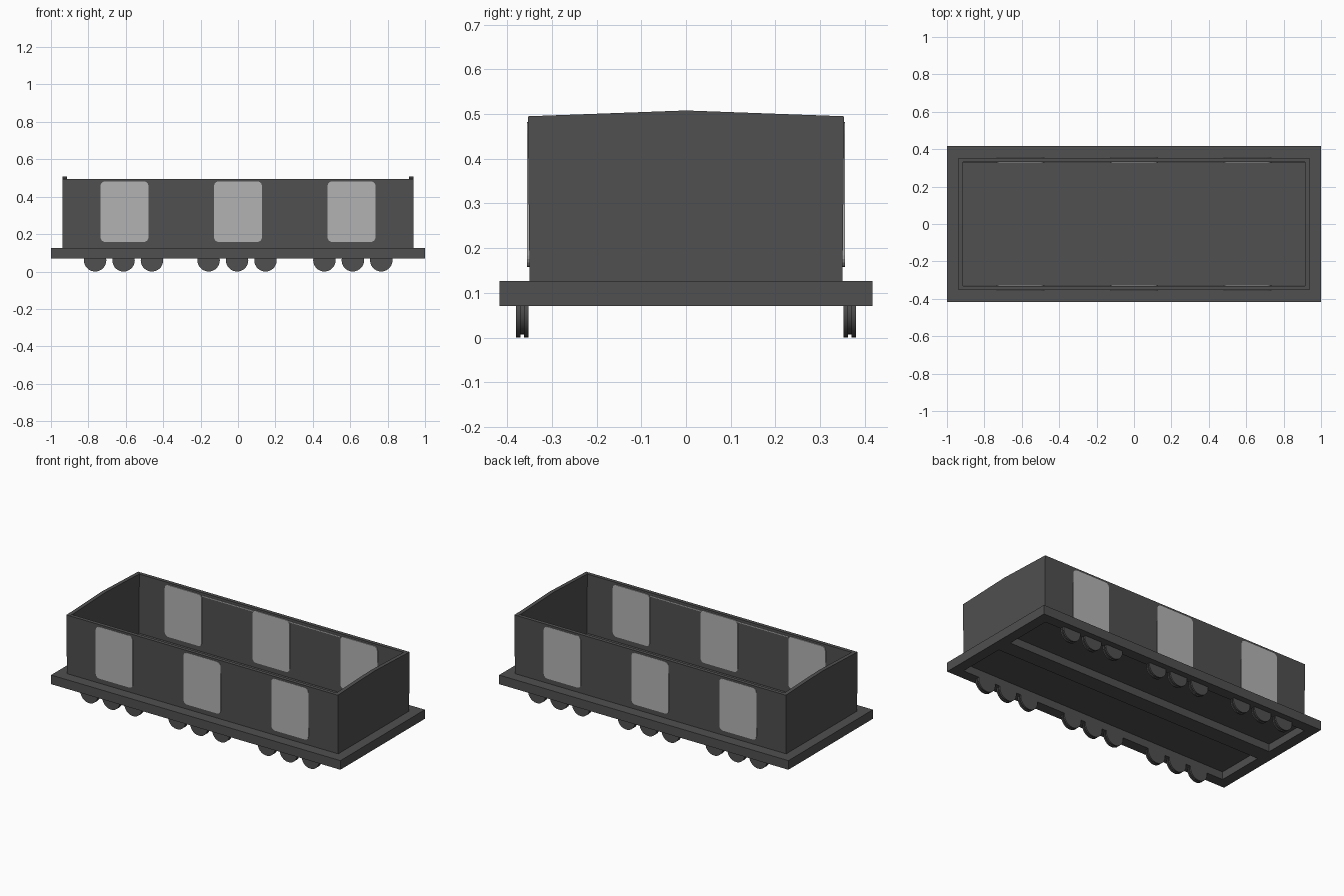
import bpy, bmesh, math
from mathutils import Vector

if "Cube" in bpy.data.objects:
    bpy.data.objects.remove(bpy.data.objects["Cube"])


def material(name, v):
    m = bpy.data.materials.new(name)
    m.diffuse_color = (v, v, v, 1)
    m.use_nodes = True
    m.node_tree.nodes["Principled BSDF"].inputs["Base Color"].default_value = m.diffuse_color
    return m


DARK = material("dark_grey", 0.08)
PALE = material("pale_grey", 0.45)


def finish(bm, name, mat):
    bmesh.ops.recalc_face_normals(bm, faces=bm.faces)
    me = bpy.data.meshes.new(name)
    bm.to_mesh(me)
    bm.free()
    me.materials.append(mat)
    ob = bpy.data.objects.new(name, me)
    bpy.context.collection.objects.link(ob)
    return ob


def prism(name, pts, axis, a, b, mat=DARK):
    """Extrude a 2D outline along an axis from a to b."""
    def place(u, v, w):
        return {"x": (w, u, v), "y": (u, w, v), "z": (u, v, w)}[axis]
    bm = bmesh.new()
    face = bm.faces.new([bm.verts.new(place(u, v, a)) for u, v in pts])
    ext = bmesh.ops.extrude_face_region(bm, geom=[face], use_keep_orig=True)
    move = Vector(place(0, 0, b - a))
    for g in ext["geom"]:
        if isinstance(g, bmesh.types.BMVert):
            g.co += move
    return finish(bm, name, mat)


def rect(u0, u1, v0, v1):
    return [(u0, v0), (u1, v0), (u1, v1), (u0, v1)]


def rounded(cu, cv, hw, hh, r, n=5):
    pts = []
    for k, (su, sv) in enumerate([(1, 1), (-1, 1), (-1, -1), (1, -1)]):
        for i in range(n + 1):
            t = math.pi / 2 * (k + i / n)
            pts.append((cu + su * (hw - r) + r * math.cos(t), cv + sv * (hh - r) + r * math.sin(t)))
    return pts


def wheel(name, x, y, z, r=0.06, hw=0.014, n=28):
    """Lathe a disc with a shallow groove round its tread."""
    prof = [(-hw, 0), (-hw, r), (-0.004, r), (-0.004, r - 0.007),
            (0.004, r - 0.007), (0.004, r), (hw, r), (hw, 0)]
    bm = bmesh.new()
    vs = [bm.verts.new((x, y + p, z + q)) for p, q in prof]
    es = [bm.edges.new(vs[i:i + 2]) for i in range(len(vs) - 1)]
    bmesh.ops.spin(bm, geom=vs + es, cent=(x, y, z), axis=(0, 1, 0),
                   angle=2 * math.pi, steps=n, use_duplicate=False)
    bmesh.ops.remove_doubles(bm, verts=bm.verts, dist=1e-5)
    return finish(bm, name, DARK)


# Chassis: rim, floor plate and central beam
Z0, Z1, T = 0.07, 0.127, 0.065
prism("floor", rect(-0.937, 0.937, -0.352, 0.352), "z", 0.118, Z1)
prism("centre_beam", rect(-0.05, 0.05, Z0, 0.12), "x", -0.937, 0.937)
for s, side in ((-1, "front"), (1, "back")):
    prism("rim_" + side, rect(-1, 1, Z0, Z1), "y", s * 0.417, s * (0.417 - T))
    # Long wall, leaning out very slightly
    prism("wall_" + side,
          [(s * 0.350, Z1), (s * 0.354, 0.495), (s * 0.331, 0.495), (s * 0.328, Z1)],
          "x", -0.937, 0.937)
    # Doors, showing on both faces of the wall, and the thin rail between them inside
    for i, x in enumerate((-0.607, 0, 0.607)):
        prism(f"door_{side}_{i}", rounded(x, 0.32, 0.128, 0.162, 0.025),
              "y", s * 0.326, s * 0.3555, PALE)
    prism("door_rail_" + side, rect(-0.48, 0.48, 0.472, 0.478), "y", s * 0.328, s * 0.332, PALE)
    # Three groups of three wheels
    for g in (-0.612, -0.005, 0.614):
        for k in (-1, 0, 1):
            wheel(f"wheel_{side}", g + k * 0.152, s * 0.366, 0.06)

# Ends: rim cross pieces and peaked end walls
for s, side in ((-1, "left"), (1, "right")):
    prism("rim_" + side, rect(-0.352, 0.352, Z0, Z1), "x", s * 1.0, s * (1 - T))
    prism("end_wall_" + side,
          [(-0.350, Z1), (0.350, Z1), (0.354, 0.495), (0, 0.508), (-0.354, 0.495)],
          "x", s * 0.938, s * 0.914)

# Smooth the round treads, keep the edges crisp
bpy.ops.object.select_all(action='DESELECT')
for ob in bpy.data.objects:
    if ob.name.startswith("wheel"):
        ob.select_set(True)
        bpy.context.view_layer.objects.active = ob
bpy.ops.object.shade_smooth_by_angle(angle=math.radians(30))
